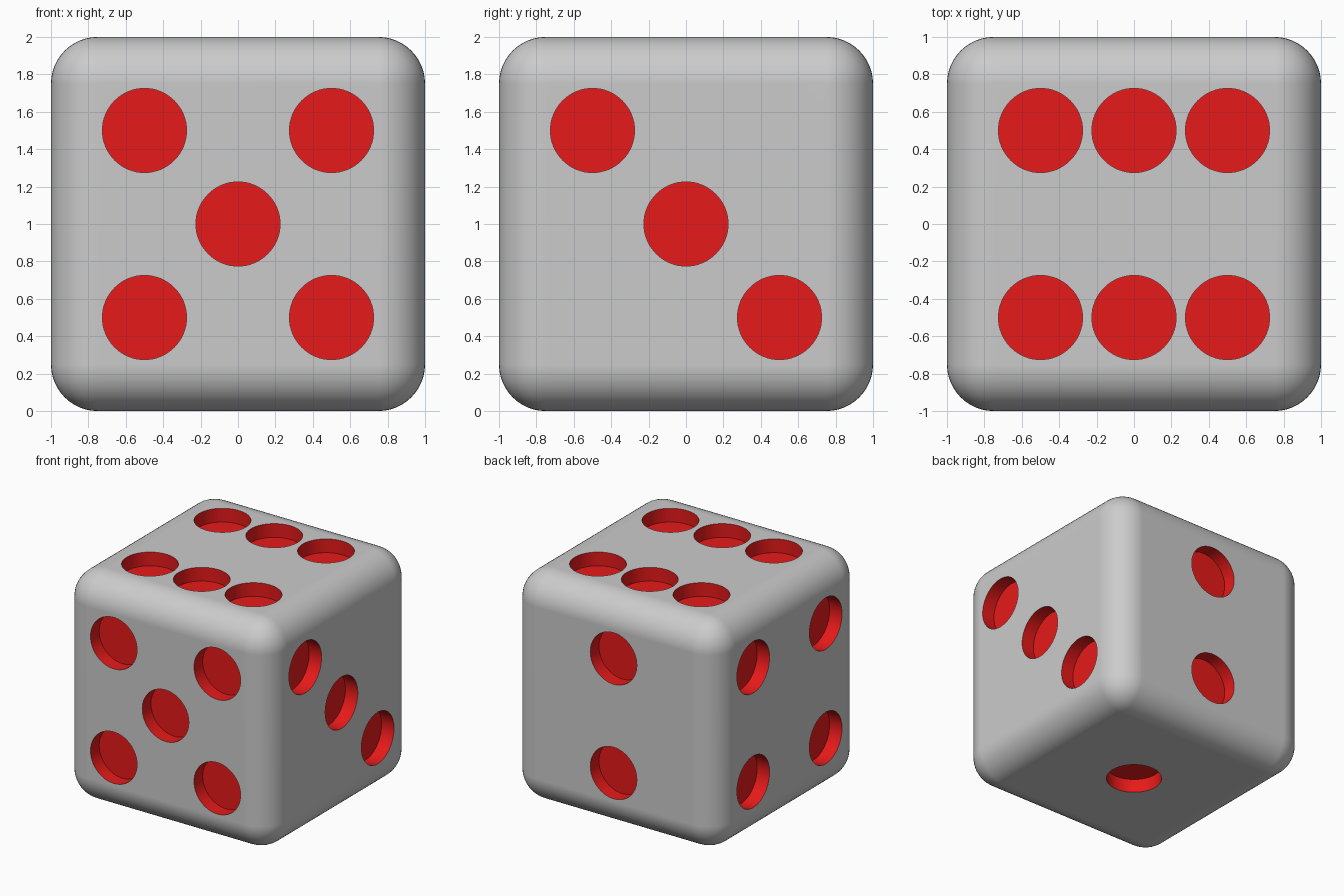
import bpy, bmesh, math
from mathutils import Matrix, Vector

if "Cube" in bpy.data.objects:
    bpy.data.objects.remove(bpy.data.objects["Cube"])

PIP_R, PIP_DEPTH, ROUND, OFF = 0.225, 0.12, 0.25, 0.5
CENTRE = Vector((0, 0, 1))

grey = bpy.data.materials.new("body_grey")
red = bpy.data.materials.new("pip_red")
red.diffuse_color = (0.8, 0.01, 0.01, 1)
red.use_nodes = True
red.node_tree.nodes["Principled BSDF"].inputs["Base Color"].default_value = red.diffuse_color


def make_object(name, bm):
    mesh = bpy.data.meshes.new(name)
    bm.to_mesh(mesh)
    bm.free()
    obj = bpy.data.objects.new(name, mesh)
    bpy.context.collection.objects.link(obj)
    mesh.materials.append(grey)
    mesh.materials.append(red)
    return obj


# Rounded cube body
bm = bmesh.new()
bmesh.ops.create_cube(bm, size=2, matrix=Matrix.Translation(CENTRE))
bmesh.ops.bevel(bm, geom=bm.edges[:], offset=ROUND, segments=12,
                profile=0.5, affect='EDGES')
die = make_object("die", bm)

# Pip positions on each face, listed by outward normal
c = OFF
faces = {
    (0, -1, 0): [(x, 0, z) for x in (-c, c) for z in (-c, c)] + [(0, 0, 0)],
    (0, 1, 0): [(0, 0, -c), (0, 0, c)],
    (1, 0, 0): [(0, -c, c), (0, 0, 0), (0, c, -c)],
    (-1, 0, 0): [(0, y, z) for y in (-c, c) for z in (-c, c)],
    (0, 0, 1): [(x, y, 0) for x in (-c, 0, c) for y in (-c, c)],
    (0, 0, -1): [(0, 0, 0)],
}

# Cylindrical cutters for the pips
bm = bmesh.new()
for normal, spots in faces.items():
    n = Vector(normal)
    rot = Vector((0, 0, 1)).rotation_difference(n).to_matrix().to_4x4()
    for p in spots:
        pos = CENTRE + n + Vector(p)
        bmesh.ops.create_cone(bm, cap_ends=True, segments=64, radius1=PIP_R,
                              radius2=PIP_R, depth=2 * PIP_DEPTH,
                              matrix=Matrix.Translation(pos) @ rot)
for f in bm.faces:
    f.material_index = 1
cutter = make_object("pip_cutter", bm)
cutter.hide_render = True

# Cut the pips, then smooth the rounded edges and keep the rims sharp
bpy.context.view_layer.objects.active = die
die.select_set(True)
cut = die.modifiers.new("pips", 'BOOLEAN')
cut.operation = 'DIFFERENCE'
cut.solver = 'EXACT'
cut.object = cutter
bpy.ops.object.modifier_apply(modifier=cut.name)
bpy.data.objects.remove(cutter)

bpy.ops.object.shade_smooth_by_angle(angle=math.radians(30))
wn = die.modifiers.new("flat_sides", 'WEIGHTED_NORMAL')
wn.keep_sharp = True
